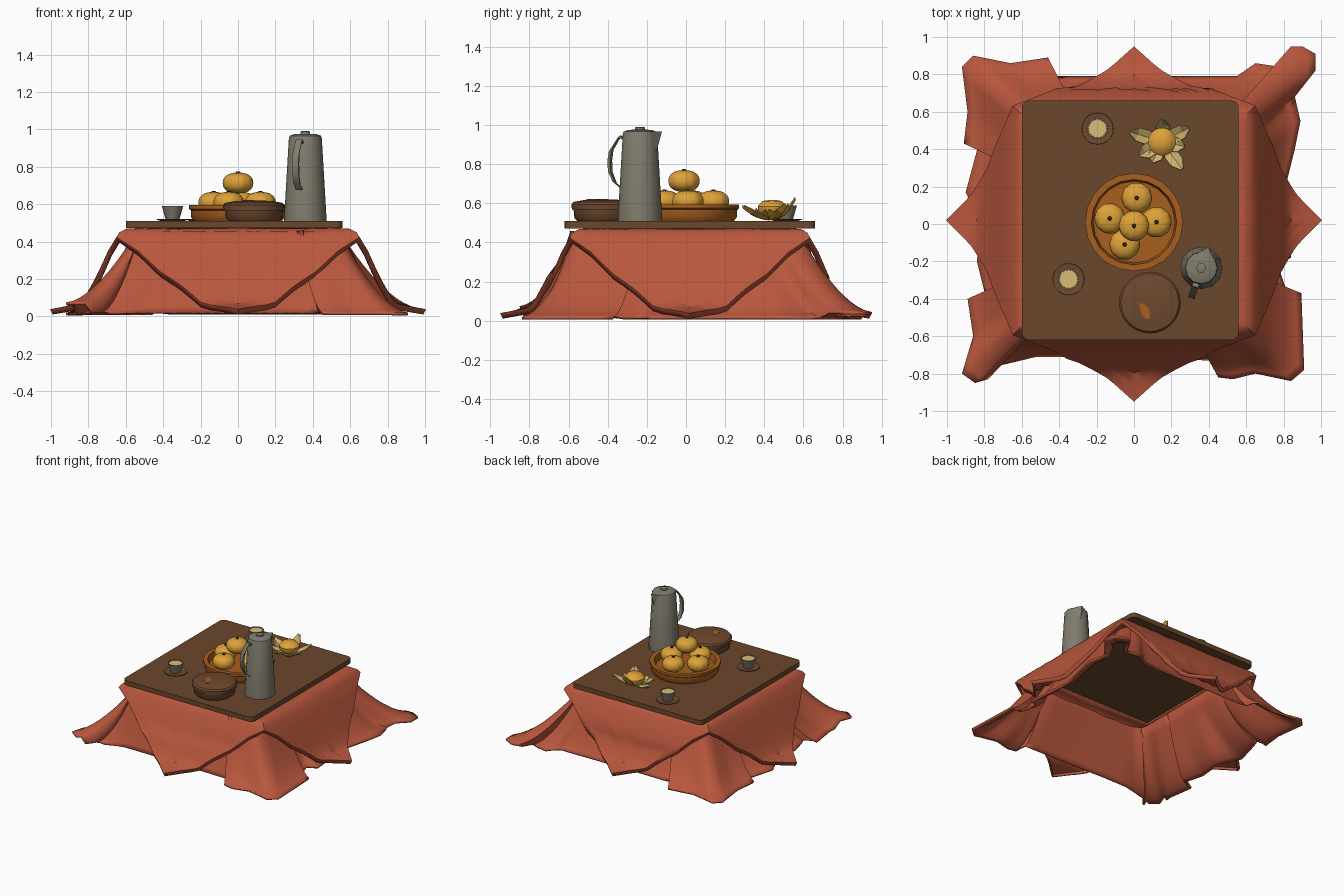
import bpy, bmesh, math, random
from mathutils import Vector

if "Cube" in bpy.data.objects:
    bpy.data.objects.remove(bpy.data.objects["Cube"])

random.seed(4)
TOP = 0.51


def lin(c):
    c /= 255
    return c / 12.92 if c <= 0.04045 else ((c + 0.055) / 1.055) ** 2.4


def mat(name, r, g, b):
    m = bpy.data.materials.new(name)
    m.diffuse_color = (lin(r), lin(g), lin(b), 1)
    m.use_nodes = True
    m.node_tree.nodes["Principled BSDF"].inputs["Base Color"].default_value = m.diffuse_color
    return m


cloth = mat("terracotta cloth", 185, 87, 61)
wood = mat("dark wood", 107, 71, 43)
wicker = mat("amber wicker", 168, 94, 30)
orange = mat("orange peel", 222, 162, 56)
stem = mat("dark stem", 62, 42, 22)
pith = mat("pale pith", 208, 180, 110)
steel = mat("warm grey", 128, 124, 109)
tea = mat("tea", 218, 190, 118)
lacquer = mat("brown lacquer", 110, 73, 47)


def make(name, verts, faces, mats, smooth=40, fix=True):
    me = bpy.data.meshes.new(name)
    me.from_pydata([tuple(v) for v in verts], [], faces)
    if fix:
        bm = bmesh.new()
        bm.from_mesh(me)
        bmesh.ops.remove_doubles(bm, verts=bm.verts, dist=1e-5)
        bmesh.ops.recalc_face_normals(bm, faces=bm.faces)
        bm.to_mesh(me)
        bm.free()
    ob = bpy.data.objects.new(name, me)
    bpy.context.collection.objects.link(ob)
    for m in mats:
        me.materials.append(m)
    if smooth:
        bpy.ops.object.select_all(action='DESELECT')
        ob.select_set(True)
        bpy.context.view_layer.objects.active = ob
        bpy.ops.object.shade_smooth_by_angle(angle=math.radians(smooth))
    return ob


def loft(name, rings, mats, caps=True, smooth=40, fix=True):
    """Skin a stack of closed rings."""
    n = len(rings[0])
    faces = [(k * n + i, (k + 1) * n + i, (k + 1) * n + (i + 1) % n, k * n + (i + 1) % n)
             for k in range(len(rings) - 1) for i in range(n)]
    if caps:
        faces += [tuple(range(n)), tuple(range((len(rings) - 1) * n, len(rings) * n))]
    return make(name, [v for r in rings for v in r], faces, mats, smooth, fix)


def lathe(name, profile, x, y, n, m, lobes=0, smooth=40):
    """Revolve (radius, height) pairs, optionally with lobes round the side."""
    rings = []
    for r, z in profile:
        ring = []
        for i in range(n):
            a = 2 * math.pi * i / n
            q = r * (1 + 0.03 * (abs(math.cos(lobes * a / 2)) - 0.6)) if lobes else r
            ring.append((x + q * math.cos(a), y + q * math.sin(a), z))
        rings.append(ring)
    return loft(name, rings, [m], smooth=smooth)


def thicken(ob, t, offset, mat_offset=0):
    s = ob.modifiers.new("thickness", 'SOLIDIFY')
    s.thickness, s.offset, s.material_offset = t, offset, mat_offset


def table_lookup(pts, x):
    for (a, *p), (b, *q) in zip(pts, pts[1:]):
        if x <= b:
            f = (x - a) / (b - a)
            return [u + (v - u) * f for u, v in zip(p, q)]
    return list(pts[-1][1:])


# Table top: rounded slab
bm = bmesh.new()
bmesh.ops.create_cube(bm, size=1)
for v in bm.verts:
    v.co = Vector((-0.02 + v.co.x * 1.16, 0.02 + v.co.y * 1.28, 0.491 + v.co.z * 0.038))
up = [e for e in bm.edges if abs(e.verts[0].co.z - e.verts[1].co.z) > 0.01]
bmesh.ops.bevel(bm, geom=up, offset=0.04, segments=4, profile=0.5, affect='EDGES')
me = bpy.data.meshes.new("table_top")
bm.to_mesh(me)
bm.free()
me.materials.append(wood)
bpy.context.collection.objects.link(bpy.data.objects.new("table_top", me))

# Under blanket: square cloth with bunched, flared corners
hem = [(-.30, -.71), (0, -.72), (.43, -.73), (.45, -.82), (.53, -.83), (.65, -.80), (.84, -.84),
       (.91, -.78), (.895, -.37), (.82, -.37), (.77, -.22), (.84, -.18), (.81, .2), (.86, .4),
       (.89, .55), (.86, .68), (.97, .82), (.97, .91), (.9, .95), (.84, .95), (.78, .84),
       (.65, .86), (.55, .79), (0, .79), (-.42, .79), (-.46, .89), (-.66, .86), (-.86, .9),
       (-.92, .84), (-.89, .6), (-.91, .43), (-.83, .43), (-.9, .17), (-.82, 0), (-.84, -.2),
       (-.8, -.36), (-.89, -.4), (-.86, -.6), (-.92, -.8), (-.85, -.85), (-.78, -.83),
       (-.73, -.76), (-.52, -.71)]
edge = []
for i, p in enumerate(hem):
    q = Vector(hem[(i + 1) % len(hem)])
    p = Vector(p)
    k = max(2, math.ceil((q - p).length / 0.06))
    edge += [p.lerp(q, j / k) for j in range(k)]
rings = []
for row in range(11):
    t = row / 10
    ring = []
    for p in edge:
        s = (abs(p.x / 0.545) ** 14 + abs((p.y - .01) / 0.585) ** 14) ** (-1 / 14)
        rim = p * s
        out = (p - rim).length
        power = 1.05 + min(0.6, max(0, out - 0.14) * 4)
        hz = 0.02
        if p.x < -0.78 and p.y < -0.7:
            hz = 0.075
        elif p.x > 0.83 and p.y > 0.72:
            hz = 0.045
        q = rim.lerp(p, t)
        ring.append((q.x, q.y, hz + (0.455 - hz) * (1 - t) ** power))
    rings.append(ring)
thicken(loft("under_blanket", rings, [cloth], caps=False, smooth=60, fix=False), 0.014, -1)

# Over blanket: turned square, one pointed flap down each side, with a turned-under hem band
fall = [(0, -.07, .47), (.5, -.005, .466), (1, .03, .448), (2, .09, .35), (3, .14, .24),
        (4, .18, .16), (5, .24, .065), (6, .40, .038)]
reach = [(0, 6), (.17, 5.4), (.33, 4.9), (.5, 3.95), (.67, 3), (.85, 1.9), (1, 1.25)]
rings = []
for row in range(14):
    ring = []
    for side in range(4):
        a = side * math.pi / 2
        for i in range(24):
            u = -1 + i / 12
            off, z = table_lookup(fall, table_lookup(reach, abs(u))[0] * min(row, 12) / 12)
            off += 0.012
            if row == 13:
                off, z = off - 0.014, z - 0.026
            tang = u + math.copysign(abs(u) ** 5, u) * off / 0.59
            sx, sy = tang * 0.59, -0.59 - off
            x = sx * math.cos(a) - sy * math.sin(a)
            y = sx * math.sin(a) + sy * math.cos(a)
            ring.append((x, y * 0.945 + (0.02 if abs(y) < 0.75 else 0), z))
    rings.append(ring)
thicken(loft("over_blanket", rings, [cloth], caps=False, smooth=35, fix=False), 0.012, -0.5)

# Fruit basket
lathe("fruit_basket", [(.235, TOP), (.25, .53), (.252, .568), (.262, .575), (.262, .595),
                       (.228, .595), (.218, .545)], 0, 0.01, 20, wicker)


# Mandarins: lobed squashed globes with a dark stem dot
def mandarin(name, x, y, z, r):
    prof = []
    for i in range(11):
        a = math.pi * i / 10
        prof.append((r * math.sin(a) ** 0.85 + 0.001,
                     z - r * 0.70 * math.copysign(abs(math.cos(a)) ** 0.9, math.cos(a))))
    lathe(name, prof, x, y, 40, orange, lobes=10)
    top = z + r * 0.70
    lathe(name + "_stem", [(.012, top - .02), (.012, top + .002), (.008, top + .006)], x, y, 6, stem)


for i, (x, y, z) in enumerate([(-.13, .03, .61), (.015, .14, .61), (.12, .01, .61),
                               (-.05, -.11, .61), (0, -.01, .714)]):
    mandarin(f"mandarin_{i + 1}", x, y, z, 0.08)

# Peeled mandarin lying in its opened skin
cx, cy = 0.15, 0.44
lathe("peeled_mandarin", [(.001, .522), (.048, .53), (.072, .556), (.074, .585), (.05, .612),
                          (.01, .618)], cx, cy, 30, orange, lobes=10)
for i, (deg, ln, lift) in enumerate([(163, .18, .05), (212, .14, .045), (245, .12, .03),
                                     (306, .18, .06), (348, .12, .04), (27, .16, .07),
                                     (88, .115, .10)]):
    a = math.radians(deg)
    d, s = Vector((math.cos(a), math.sin(a), 0)), Vector((-math.sin(a), math.cos(a), 0))
    o = Vector((cx, cy, 0.518))
    verts = []
    for f, w in [(.15, .018), (.45, .038), (.75, .036), (1, .008)]:
        for k in (-1, 0, 1):
            z = lift * f ** 2 + abs(k) * 0.014
            verts.append(o + d * ln * f + s * w * k + Vector((0, 0, z)))
    faces = [(r * 3 + c, r * 3 + 3 + c, r * 3 + 4 + c, r * 3 + 1 + c)
             for r in range(3) for c in range(2)]
    petal = make(f"peel_petal_{i + 1}", verts, faces, [pith, orange], 0, fix=False)
    thicken(petal, 0.006, -1, 1)

# Tea cups on saucers
for i, (x, y) in enumerate([(-.195, .51), (-.35, -.295)]):
    lathe(f"saucer_{i + 1}", [(.06, TOP), (.085, .518), (.084, .521), (.05, .516)], x, y, 20, lacquer)
    lathe(f"cup_{i + 1}", [(.035, .515), (.04, .53), (.057, .59), (.050, .59), (.047, .575)],
          x, y, 16, steel)
    lathe(f"tea_{i + 1}", [(.048, .577), (.049, .585)], x, y, 16, tea)

# Lidded bowl with a leaf inlay
lathe("round_bowl", [(.135, TOP), (.15, .525), (.155, .575)], .085, -.42, 28, lacquer)
lathe("bowl_lid", [(.163, .568), (.165, .595), (.155, .607), (.10, .617), (.02, .621)],
      .085, -.42, 28, lacquer)
leaf = [(-.032, .038), (-.005, .036), (.022, .008), (.03, -.04), (.005, -.046), (-.018, -.02)]
loft("lid_leaf", [[(.058 + x, -.462 + y, z) for x, y in leaf] for z in (.614, .622)], [wicker])

# Pitcher with lid, spout and strap handle
px, py = 0.36, -0.235
lathe("pitcher_body", [(.113, TOP), (.113, .53), (.088, .955), (.084, .966), (.06, .975),
                       (.026, .977), (.026, .988), (.018, .991)], px, py, 12, steel, smooth=35)
d = Vector((.32, .95, 0)).normalized()
s = Vector((d.y, -d.x, 0))
c = Vector((px, py, 0))
up = Vector((0, 0, 1))
loft("pitcher_spout", [[c + d * .07 + s * .045 + up * z1, c + d * t + up * z2,
                        c + d * .07 - s * .045 + up * z1]
                       for z1, t, z2 in ((.85, .085, .85), (.966, .118, .966))], [steel], smooth=0)
path = [(.082, .93), (.11, .94), (.155, .87), (.163, .82), (.16, .76), (.135, .705), (.095, .675)]
rings = []
for i, (r, z) in enumerate(path):
    a, b = path[max(0, i - 1)], path[min(len(path) - 1, i + 1)]
    tan = Vector((b[0] - a[0], b[1] - a[1])).normalized()
    nrm = (d * tan.y - up * tan.x) * 0.007
    p = c - d * r + up * z
    rings.append([p + nrm + s * .018, p + nrm - s * .018, p - nrm - s * .018, p - nrm + s * .018])
loft("pitcher_handle", rings, [steel], smooth=30)
